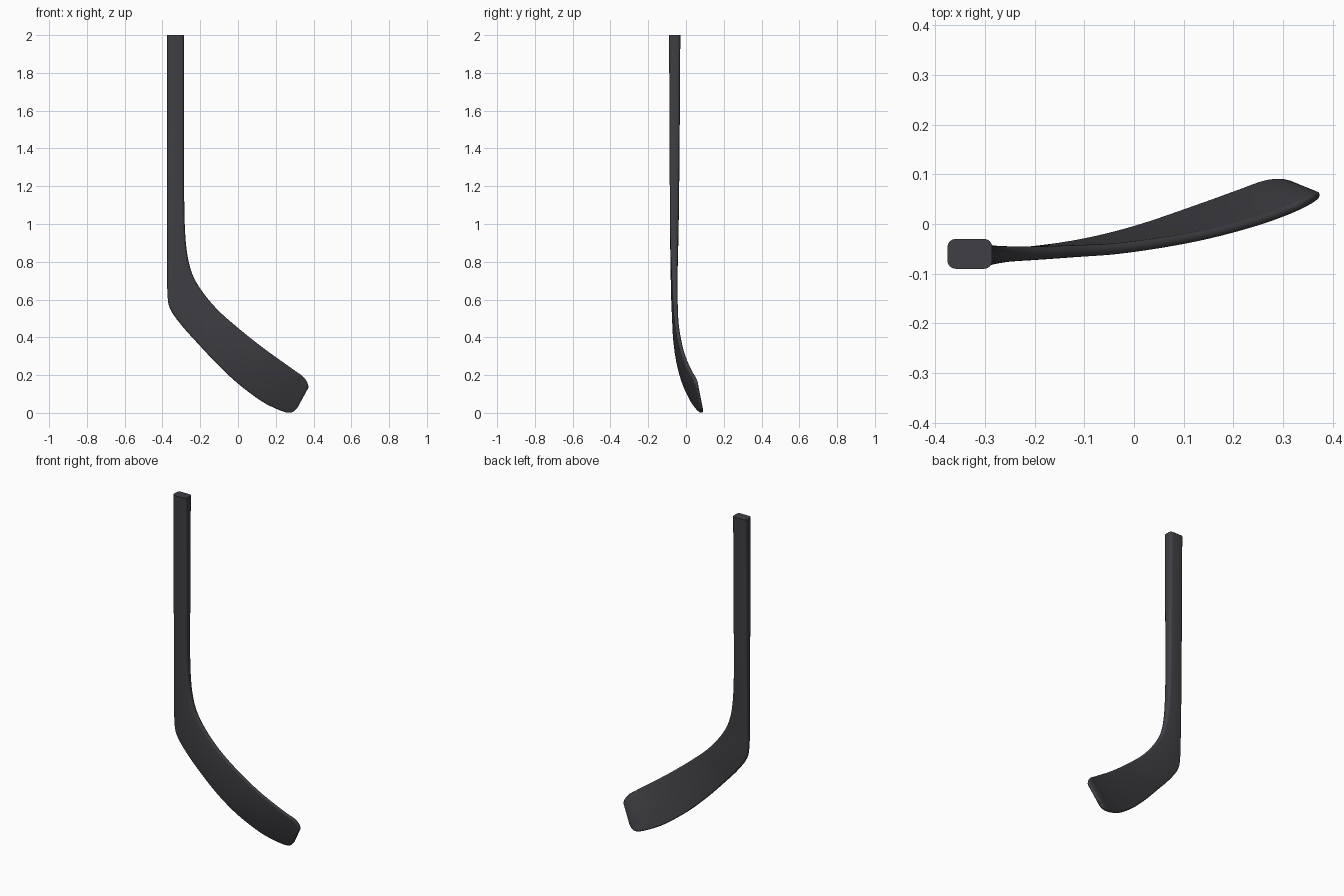
import bpy, bmesh, math
from mathutils import Vector

if "Cube" in bpy.data.objects:
    bpy.data.objects.remove(bpy.data.objects["Cube"])

# Stations: lower/left edge point, upper/right edge point, thickness
stations = [
    ((-.375, -.060, 2.0), (-.285, -.060, 2.0), .060),
    ((-.375, -.060, 1.6), (-.285, -.060, 1.6), .055),
    ((-.375, -.061, 1.2), (-.285, -.061, 1.2), .050),
    ((-.375, -.062, .95), (-.282, -.062, 1.00), .045),
    ((-.375, -.063, .76), (-.270, -.062, .85), .038),
    ((-.373, -.064, .62), (-.240, -.060, .73), .031),
    ((-.358, -.063, .548), (-.180, -.058, .63), .027),
    ((-.300, -.061, .465), (-.105, -.054, .543), .024),
    ((-.215, -.056, .370), (-.025, -.049, .471), .022),
    ((-.110, -.040, .258), (.070, -.036, .393), .021),
    ((.000, -.012, .155), (.160, -.019, .324), .020),
    ((.120, .029, .065), (.250, .005, .260), .020),
    ((.200, .058, .023), (.310, .026, .217), .020),
    ((.255, .078, .003), (.342, .040, .194), .020),
    ((.288, .083, .004), (.361, .050, .171), .019),
    ((.310, .081, .022), (.371, .056, .148), .015),
    ((.319, .080, .035), (.373, .058, .134), .007),
]
rows = [Vector((*a, 0)).to_tuple()[:3] + b + (t,) for a, b, t in stations]


def spline(p0, p1, p2, p3, t):
    return [0.5 * (2 * b + (c - a) * t + (2 * a - 5 * b + 4 * c - d) * t * t
                   + (3 * b - a - 3 * c + d) * t ** 3)
            for a, b, c, d in zip(p0, p1, p2, p3)]


def section(row):
    """Rounded rectangle spanning the two edge points."""
    a, b, t = Vector(row[0:3]), Vector(row[3:6]), row[6]
    u = (b - a).normalized()
    n = Vector((0, 1, 0))
    n = (n - u * n.dot(u)).normalized()
    mid, hw, ht = (a + b) / 2, (b - a).length / 2, t / 2
    r = min(.016, ht * .9)
    pts = []
    for k, (sx, sy) in enumerate(((1, 1), (-1, 1), (-1, -1), (1, -1))):
        for j in range(5):
            ang = math.radians(90 * k + 22.5 * j)
            pts.append(mid + u * (sx * (hw - r) + r * math.cos(ang))
                       + n * (sy * (ht - r) + r * math.sin(ang)))
    return pts


# Smoothly interpolated rows along the stick
STEPS, last = 5, len(rows) - 1
path = []
for i in range(last):
    quad = [rows[max(0, min(last, i + k))] for k in (-1, 0, 1, 2)]
    path += [spline(*quad, s / STEPS) for s in range(STEPS)]
path.append(rows[-1])

# Shaft and blade as one loft
bm = bmesh.new()
rings = [[bm.verts.new(p) for p in section(r)] for r in path]
for r0, r1 in zip(rings, rings[1:]):
    for j in range(len(r0)):
        k = (j + 1) % len(r0)
        bm.faces.new((r0[j], r0[k], r1[k], r1[j]))
bm.faces.new(rings[0])
bm.faces.new(rings[-1])
bmesh.ops.recalc_face_normals(bm, faces=bm.faces)

mesh = bpy.data.meshes.new("hockey_stick")
bm.to_mesh(mesh)
bm.free()
stick = bpy.data.objects.new("hockey_stick", mesh)
bpy.context.collection.objects.link(stick)

# Dark grey finish
mat = bpy.data.materials.new("dark_grey")
mat.diffuse_color = (.05, .05, .058, 1)
mat.use_nodes = True
mat.node_tree.nodes["Principled BSDF"].inputs["Base Color"].default_value = mat.diffuse_color
mesh.materials.append(mat)

bpy.context.view_layer.objects.active = stick
stick.select_set(True)
bpy.ops.object.shade_smooth_by_angle(angle=math.radians(40))
